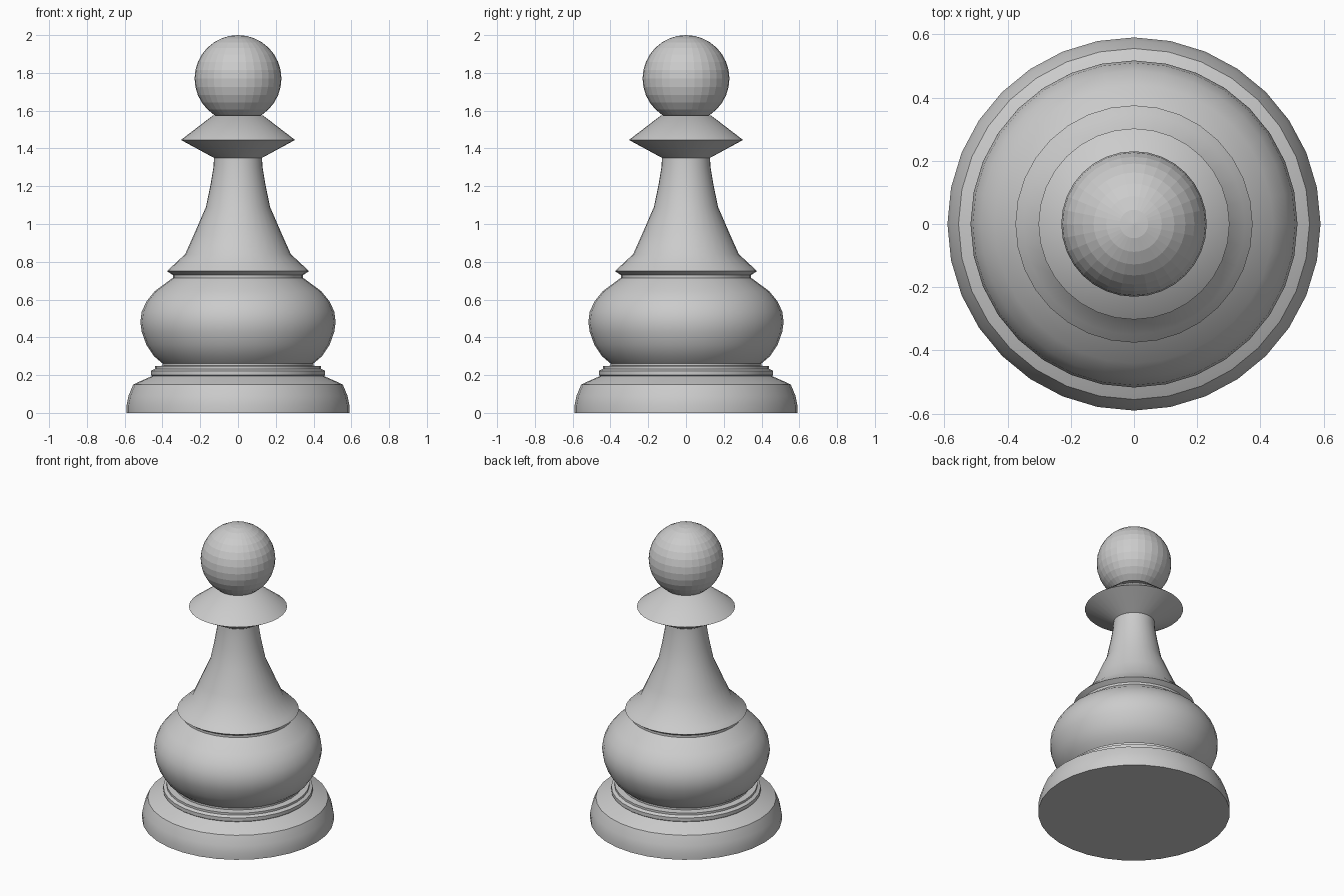
import bpy, bmesh
from math import radians, sin, cos, tau

if "Cube" in bpy.data.objects:
    bpy.data.objects.remove(bpy.data.objects["Cube"])

SIDES = 32


def lathe(name, profile, angle=40):
    """Revolve (radius, z) points about the z axis; radius 0 makes a pole."""
    bm = bmesh.new()
    rings = []
    for r, z in profile:
        n = SIDES if r > 0 else 1
        rings.append([bm.verts.new((r * cos(tau * i / SIDES), r * sin(tau * i / SIDES), z))
                      for i in range(n)])
    for a, b in zip(rings, rings[1:]):
        for i in range(SIDES):
            j = (i + 1) % SIDES
            quad = [a[i % len(a)], a[j % len(a)], b[j % len(b)], b[i % len(b)]]
            bm.faces.new(list(dict.fromkeys(quad)))
    mesh = bpy.data.meshes.new(name)
    bm.to_mesh(mesh)
    bm.free()
    obj = bpy.data.objects.new(name, mesh)
    bpy.context.collection.objects.link(obj)
    bpy.ops.object.select_all(action='DESELECT')
    obj.select_set(True)
    bpy.context.view_layer.objects.active = obj
    bpy.ops.object.shade_smooth_by_angle(angle=radians(angle))
    return obj


# Foot with rounded shoulder
lathe("base", [(0, 0), (0.59, 0), (0.59, 0.04), (0.58, 0.09), (0.555, 0.15),
               (0.535, 0.16), (0.455, 0.195)])

# Stepped ring above the foot
lathe("base_ring", [(0.455, 0.195), (0.46, 0.2), (0.46, 0.223), (0.44, 0.233),
                    (0.44, 0.247), (0.40, 0.25), (0.40, 0.262)])

# Bulging lower body
lathe("lower_body", [(0.40, 0.262), (0.445, 0.30), (0.485, 0.36), (0.51, 0.43),
                     (0.517, 0.48), (0.51, 0.535), (0.485, 0.59), (0.44, 0.645),
                     (0.345, 0.715)])

# Flared skirt and tapering neck
lathe("neck", [(0.345, 0.715), (0.345, 0.73), (0.375, 0.75), (0.35, 0.775),
               (0.28, 0.84), (0.235, 0.94), (0.17, 1.09), (0.145, 1.21),
               (0.13, 1.30), (0.127, 1.35)])

# Sharp-edged collar
lathe("collar", [(0.127, 1.35), (0.302, 1.445), (0.132, 1.575), (0, 1.575)])

# Faceted ball head
bpy.ops.mesh.primitive_uv_sphere_add(segments=32, ring_count=16, radius=0.23,
                                     location=(0, 0, 1.77))
bpy.context.object.name = "head"
